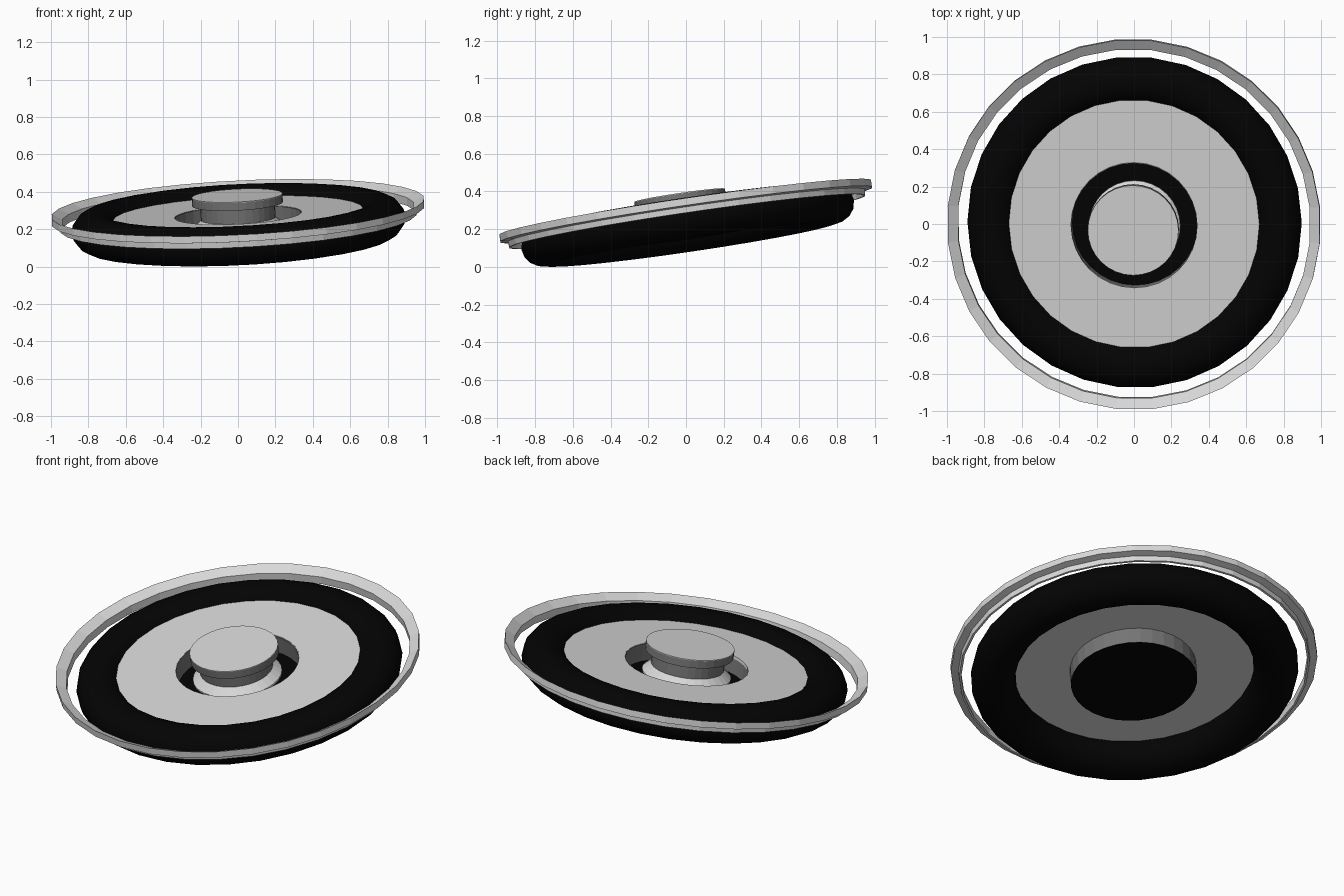
import bpy, bmesh, math
from mathutils import Matrix, Vector

if "Cube" in bpy.data.objects:
    bpy.data.objects.remove(bpy.data.objects["Cube"])

# materials
def mat(name, v):
    m = bpy.data.materials.new(name)
    m.diffuse_color = (v, v, v, 1)
    m.use_nodes = True
    m.node_tree.nodes["Principled BSDF"].inputs["Base Color"].default_value = m.diffuse_color
    return m

light = mat("light grey", 0.69)
dark = mat("dark grey", 0.18)
black = mat("black rubber", 0.001)

# shared tilted frame (disc leans to the front and slightly left)
N = Vector((-0.05, -0.147, 1)).normalized()
FRAME = Matrix.Translation((0, 0, 0.285)) @ Vector((0, 0, 1)).rotation_difference(N).to_matrix().to_4x4()

def lathe(name, profile, seg, material, closed=False, smooth=False, dy=0.0, phase=0.0):
    """Revolve (radius, height) points; radius 0 gives a pole."""
    bm = bmesh.new()
    rings = []
    for r, h in profile:
        if r == 0:
            rings.append([bm.verts.new((0, dy, h))] * seg)
        else:
            rings.append([bm.verts.new((r * math.cos(2 * math.pi * (i + phase) / seg),
                                        dy + r * math.sin(2 * math.pi * (i + phase) / seg), h))
                          for i in range(seg)])
    pairs = list(zip(rings, rings[1:])) + ([(rings[-1], rings[0])] if closed else [])
    for a, b in pairs:
        for i in range(seg):
            j = (i + 1) % seg
            bm.faces.new(list(dict.fromkeys((a[i], a[j], b[j], b[i]))))
    bmesh.ops.recalc_face_normals(bm, faces=bm.faces[:])
    for f in bm.faces:
        f.smooth = smooth
    me = bpy.data.meshes.new(name)
    bm.to_mesh(me)
    bm.free()
    me.transform(FRAME)
    me.materials.append(material)
    ob = bpy.data.objects.new(name, me)
    bpy.context.collection.objects.link(ob)
    return ob

# outer hand ring: inward-sloping top, stepped underside
lathe("hand_ring", [(1.0, 0.03), (1.0, -0.008), (0.96, -0.014), (0.957, -0.045), (0.945, -0.045), (0.945, 0.0)],
      32, light, closed=True, phase=0.5)

# tyre
tyre = [(0.773 + 0.122 * math.cos(a), -0.062 + 0.106 * math.sin(a))
        for a in (2 * math.pi * k / 16 for k in range(16))]
lathe("tyre", tyre, 30, black, closed=True, smooth=True)

# wheel disc with a round opening
lathe("wheel_disc", [(0.68, -0.008), (0.34, -0.008), (0.34, -0.025), (0.68, -0.025)], 32, light,
      closed=True, dy=-0.006)

# hub cup wall and its black floor
lathe("hub_wall", [(0.345, -0.01), (0.345, -0.122), (0.337, -0.122), (0.337, -0.01)], 32, dark,
      closed=True, dy=-0.01)
lathe("hub_floor", [(0, -0.112), (0.343, -0.112), (0.345, -0.123), (0, -0.123)], 32, black, dy=-0.01)

# axle knob: dark spool, light cap plate and light base flange
lathe("axle_knob", [(0, 0.095), (0.243, 0.095), (0.243, 0.053), (0.2, 0.05), (0.2, -0.115), (0, -0.115)],
      32, dark, dy=-0.02)
lathe("cap_plate", [(0, 0.099), (0.243, 0.099), (0.243, 0.095), (0, 0.095)], 32, light, dy=-0.02)
lathe("base_flange", [(0.199, -0.025), (0.245, -0.065), (0.245, -0.075), (0.199, -0.075)],
      32, light, closed=True, dy=-0.02)
